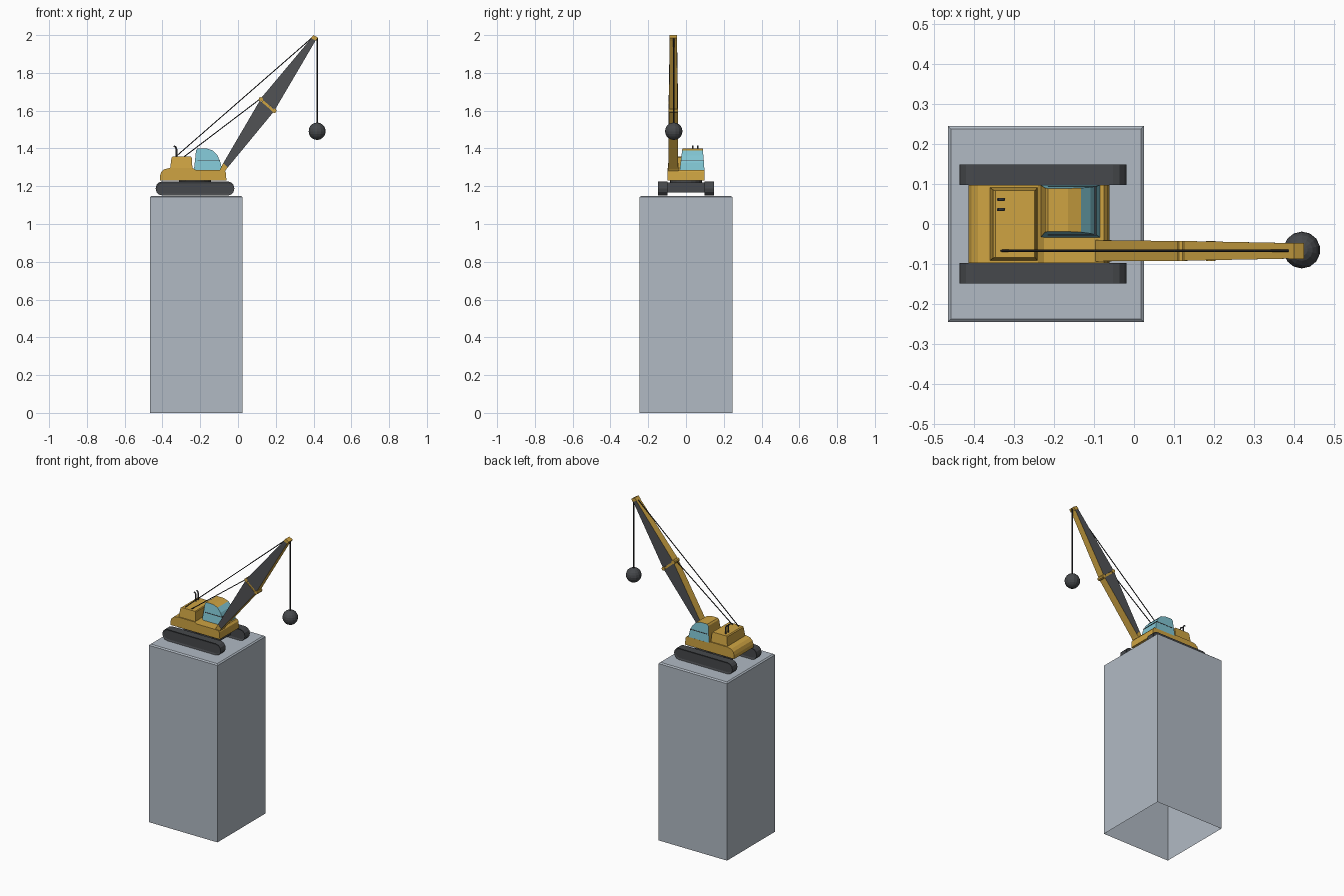
import bpy, bmesh, math
from mathutils import Vector

if "Cube" in bpy.data.objects:
    bpy.data.objects.remove(bpy.data.objects["Cube"])


def mat(name, col):
    m = bpy.data.materials.new(name)
    m.diffuse_color = (*col, 1)
    m.use_nodes = True
    m.node_tree.nodes["Principled BSDF"].inputs["Base Color"].default_value = m.diffuse_color
    return m


STONE = mat("grey_stone", (0.44, 0.49, 0.55))
YELLOW = mat("machine_yellow", (0.62, 0.37, 0.055))
DARK = mat("dark_rubber", (0.062, 0.066, 0.072))
STEEL = mat("boom_grey", (0.082, 0.085, 0.092))
GLASS = mat("cyan_glass", (0.22, 0.56, 0.65))
BLACK = mat("black_cable", (0.02, 0.02, 0.022))


def finish(name, bm, mats, rule=None):
    bmesh.ops.recalc_face_normals(bm, faces=bm.faces)
    if rule:
        for f in bm.faces:
            f.material_index = rule(f.normal, f.calc_center_median())
    me = bpy.data.meshes.new(name)
    bm.to_mesh(me)
    bm.free()
    for m in mats:
        me.materials.append(m)
    ob = bpy.data.objects.new(name, me)
    bpy.context.collection.objects.link(ob)
    return ob


def prism(name, pts, span, mats, rule=None, inset=None):
    """Extrude an xz profile along y; span(x, z) gives the two y limits."""
    bm = bmesh.new()
    rows = [[bm.verts.new((x, span(x, z)[i], z)) for x, z in pts] for i in (0, 1)]
    caps = [bm.faces.new(r) for r in rows]
    n = len(pts)
    for i in range(n):
        j = (i + 1) % n
        bm.faces.new((rows[0][i], rows[0][j], rows[1][j], rows[1][i]))
    if inset:
        bmesh.ops.recalc_face_normals(bm, faces=bm.faces)
        bmesh.ops.inset_individual(bm, faces=caps, thickness=inset[0], depth=inset[1])
    return finish(name, bm, mats, rule)


def box(name, lo, hi, m):
    pts = [(lo[0], lo[2]), (hi[0], lo[2]), (hi[0], hi[2]), (lo[0], hi[2])]
    return prism(name, pts, lambda x, z: (lo[1], hi[1]), [m])


def tube(name, path, r, m, sides=6):
    cu = bpy.data.curves.new(name, 'CURVE')
    cu.dimensions = '3D'
    cu.bevel_depth = r
    cu.bevel_resolution = max(0, sides // 2 - 2)
    cu.use_fill_caps = True
    sp = cu.splines.new('POLY')
    sp.points.add(len(path) - 1)
    for p, c in zip(sp.points, path):
        p.co = (*c, 1)
    cu.materials.append(m)
    ob = bpy.data.objects.new(name, cu)
    bpy.context.collection.objects.link(ob)
    return ob


def cylinder(name, loc, r, depth, m, axis='Z', sides=16):
    bm = bmesh.new()
    bmesh.ops.create_cone(bm, cap_ends=True, segments=sides, radius1=r, radius2=r, depth=depth)
    ob = finish(name, bm, [m])
    ob.location = loc
    if axis == 'Y':
        ob.rotation_euler.x = math.pi / 2
    return ob


# pedestal: tall open-bottomed block with a chamfered top rim
bm = bmesh.new()
rings = []
for h, z in ((0.245, 0), (0.245, 1.142), (0.237, 1.149)):
    rings.append([bm.verts.new((-0.22 + sx * h, sy * h, z))
                  for sx, sy in ((-1, -1), (1, -1), (1, 1), (-1, 1))])
for a, b in zip(rings, rings[1:]):
    for i in range(4):
        j = (i + 1) % 4
        bm.faces.new((a[i], a[j], b[j], b[i]))
bm.faces.new(rings[-1])
finish("pedestal", bm, [STONE])

# crawler tracks: stadium profile with recessed side plates
track = []
for cx, start in ((-0.053, -90), (-0.402, 90)):
    for k in range(7):
        a = math.radians(start + k * 30)
        track.append((cx + 0.034 * math.cos(a), 1.188 + 0.037 * math.sin(a)))
for side, y0, y1 in (("right", -0.149, -0.098), ("left", 0.098, 0.149)):
    prism(side + "_track", track, lambda x, z: (y0, y1), [DARK], inset=(0.01, -0.004))

# undercarriage and turntable
box("undercarriage", (-0.33, -0.1, 1.168), (-0.125, 0.1, 1.22), DARK)
cylinder("turntable", (-0.227, 0, 1.223), 0.085, 0.024, DARK, sides=20)

# upper body with rounded tail
body = [(-0.412, 1.231), (-0.413, 1.255), (-0.406, 1.276), (-0.39, 1.29), (-0.365, 1.296),
        (-0.24, 1.296), (-0.225, 1.287), (-0.075, 1.287), (-0.065, 1.275), (-0.061, 1.231)]
prism("upper_body", body, lambda x, z: (-0.098, 0.098), [YELLOW])

# engine housing, tapered slightly, with raised lid
house = [(-0.36, 1.29), (-0.352, 1.352), (-0.346, 1.357), (-0.249, 1.357),
         (-0.245, 1.352), (-0.241, 1.29)]
prism("engine_housing", house,
      lambda x, z: (-0.092 + (z - 1.29) * 0.12, 0.092 - (z - 1.29) * 0.12), [YELLOW])

# cab: glass sides and windscreen, yellow roof and back
cab = [(-0.234, 1.28), (-0.222, 1.39), (-0.215, 1.4), (-0.165, 1.4), (-0.132, 1.388),
       (-0.108, 1.362), (-0.092, 1.325), (-0.085, 1.285), (-0.085, 1.28)]


def cab_span(x, z):
    t = (z - 1.28) / 0.12
    return -0.034 + 0.015 * t, 0.098 - 0.009 * t


prism("cab", cab, cab_span, [GLASS, YELLOW],
      lambda n, c: 1 if n.z > 0.8 or n.x < -0.6 else 0)
# window bar running round the cab
y0, y1 = cab_span(0, 1.338)
bar = [(-0.215, 1.336), (-0.094, 1.336), (-0.095, 1.34), (-0.215, 1.34)]
prism("window_bar", bar, lambda x, z: (y0 - 0.0015, y1 + 0.0015), [DARK])

# boom: two tapering sections, dark sides with yellow edges, narrowing to the tip
YB = -0.067


def boom_span(x, z):
    h = 0.026 - 0.007 * max(0, min(1, (x - 0.05) / 0.36))
    return YB - h, YB + h


side_rule = lambda n, c: 1 if abs(n.y) > 0.7 else 0
lower = [(-0.088, 1.305), (-0.062, 1.29), (0.187, 1.592), (0.116, 1.654)]
upper = [(0.121, 1.665), (0.195, 1.604), (0.413, 1.975), (0.392, 1.988)]
prism("lower_boom", lower, boom_span, [YELLOW, STEEL], side_rule)
prism("upper_boom", upper, boom_span, [YELLOW, STEEL], side_rule)
# hinge core, pins, foot and head
hinge = [(0.125, 1.645), (0.18, 1.597), (0.188, 1.608), (0.132, 1.658)]
prism("boom_hinge", hinge, lambda x, z: (YB - 0.019, YB + 0.019), [YELLOW])
for nm, x, z in (("upper", 0.121, 1.66), ("lower", 0.192, 1.599)):
    cylinder(nm + "_hinge_pin", (x, YB, z), 0.012, 0.05, YELLOW, 'Y', 8)
foot = [(-0.1, 1.28), (-0.068, 1.28), (-0.056, 1.3), (-0.078, 1.322)]
prism("boom_foot", foot, lambda x, z: (YB - 0.027, YB + 0.027), [YELLOW])
head = [(0.386, 1.984), (0.413, 1.97), (0.424, 1.986), (0.4, 2.0)]
prism("boom_head", head, lambda x, z: (YB - 0.02, YB + 0.02), [YELLOW])

# stay cables, hoist rope and wrecking ball
tube("long_stay", [(-0.337, YB, 1.35), (0.4, YB, 1.993)], 0.003, BLACK)
tube("short_stay", [(-0.3, YB, 1.345), (0.121, YB, 1.665)], 0.003, BLACK)
BX = 0.419
tube("hoist_rope", [(BX, YB + 0.002, 1.985), (BX, YB + 0.002, 1.5)], 0.0042, BLACK)
bm = bmesh.new()
bmesh.ops.create_uvsphere(bm, u_segments=14, v_segments=10, radius=0.046)
ball = finish("wrecking_ball", bm, [DARK])
ball.location = (BX, YB + 0.002, 1.491)

# twin exhaust pipes bent towards the tail
for nm, y in (("left", 0.061), ("right", 0.036)):
    tube(nm + "_exhaust", [(-0.326, y, 1.35), (-0.326, y, 1.397), (-0.33, y, 1.407),
                           (-0.34, y, 1.413)], 0.0045, DARK)
